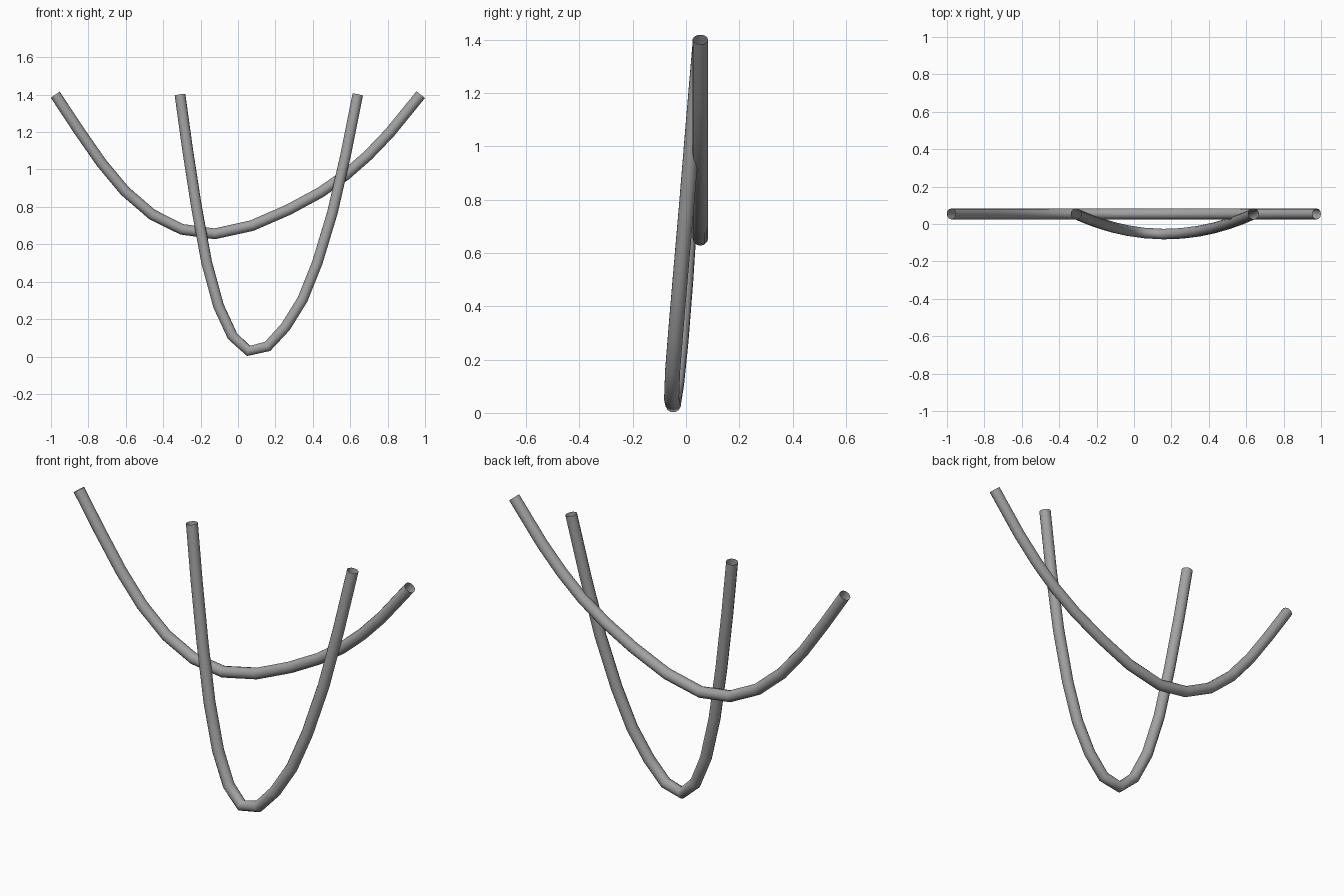
import bpy

if "Cube" in bpy.data.objects:
    bpy.data.objects.remove(bpy.data.objects["Cube"])

RADIUS = 0.029

# dark grey finish
grey = bpy.data.materials.new("dark_grey")
grey.diffuse_color = (0.36, 0.36, 0.36, 1)
grey.use_nodes = True
grey.node_tree.nodes["Principled BSDF"].inputs["Base Color"].default_value = grey.diffuse_color


def tube(name, points):
    """Open round tube swept along a polyline."""
    curve = bpy.data.curves.new(name, 'CURVE')
    curve.dimensions = '3D'
    curve.bevel_depth = RADIUS
    curve.bevel_resolution = 4
    curve.materials.append(grey)
    spline = curve.splines.new('POLY')
    spline.points.add(len(points) - 1)
    for p, co in zip(spline.points, points):
        p.co = (*co, 1)
    spline.use_smooth = True
    obj = bpy.data.objects.new(name, curve)
    bpy.context.collection.objects.link(obj)
    # turn the swept curve into a mesh
    bpy.ops.object.select_all(action='DESELECT')
    obj.select_set(True)
    bpy.context.view_layer.objects.active = obj
    bpy.ops.object.convert(target='MESH')
    return bpy.context.object


# wide shallow loop, flat in the rear plane
wide = [(-0.977, 1.40), (-0.855, 1.215), (-0.73, 1.035), (-0.605, 0.885),
        (-0.46, 0.76), (-0.30, 0.68), (-0.125, 0.656), (0.075, 0.70),
        (0.27, 0.785), (0.44, 0.877), (0.575, 0.97), (0.695, 1.075),
        (0.81, 1.195), (0.977, 1.40)]
tube("wide_strand", [(x, 0.054, z) for x, z in wide])

# deep narrow loop, bowing forward towards its lowest point
deep = [(-0.31, 1.40), (-0.27, 1.11), (-0.222, 0.80), (-0.168, 0.505),
        (-0.104, 0.27), (-0.03, 0.11), (0.056, 0.03), (0.158, 0.054),
        (0.254, 0.158), (0.345, 0.305), (0.425, 0.505), (0.505, 0.77),
        (0.575, 1.075), (0.64, 1.40)]
tube("deep_strand",
     [(x, -0.054 + 0.108 * ((x - 0.165) / 0.475) ** 2, z) for x, z in deep])
